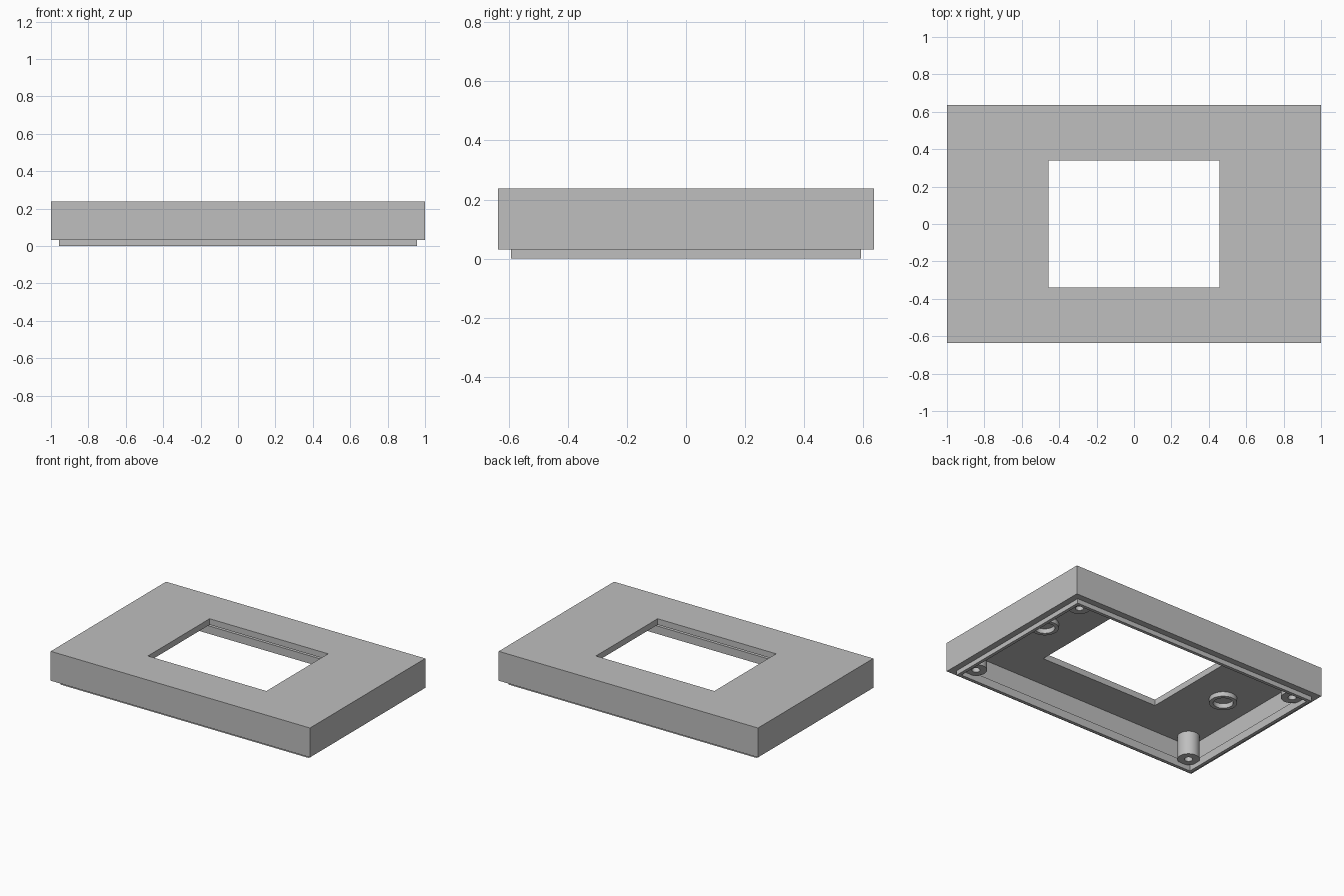
import bpy, bmesh, math

cube = bpy.data.objects.get("Cube")
if cube:
    bpy.data.objects.remove(cube, do_unlink=True)

grey = bpy.data.materials.new("plain grey")
grey.use_nodes = True
colour = (0.52, 0.52, 0.52, 1)
grey.diffuse_color = colour
grey.node_tree.nodes["Principled BSDF"].inputs["Base Color"].default_value = colour


def rectangle(hx, hy, z):
    return [(hx, hy, z), (-hx, hy, z), (-hx, -hy, z), (hx, -hy, z)]


def circle(r, z, cx, cy, n=40):
    turn = [math.tau * i / n for i in range(n)]
    return [(cx + r * math.cos(a), cy + r * math.sin(a), z) for a in turn]


def skin(name, loops, closed=False, smooth=False):
    """Join successive loops with quads; closed joins last to first, else caps the ends."""
    bm = bmesh.new()
    rings = [[bm.verts.new(p) for p in loop] for loop in loops]
    pairs = list(zip(rings, rings[1:]))
    if closed:
        pairs.append((rings[-1], rings[0]))
    else:
        bm.faces.new(rings[0])
        bm.faces.new(rings[-1])
    for a, b in pairs:
        for i in range(len(a)):
            j = (i + 1) % len(a)
            bm.faces.new((a[i], a[j], b[j], b[i]))
    bmesh.ops.recalc_face_normals(bm, faces=bm.faces)
    mesh = bpy.data.meshes.new(name)
    bm.to_mesh(mesh)
    bm.free()
    mesh.materials.append(grey)
    obj = bpy.data.objects.new(name, mesh)
    bpy.context.collection.objects.link(obj)
    if smooth:
        bpy.ops.object.select_all(action='DESELECT')
        obj.select_set(True)
        bpy.context.view_layer.objects.active = obj
        bpy.ops.object.shade_smooth_by_angle(angle=math.radians(30))
    return obj


TOP, CEILING, RIM = 0.237, 0.195, 0.032

# Cover shell: outer wall, stepped locating lip, hollow underside and window
section = [
    (1.0, 0.635, TOP), (1.0, 0.635, RIM),
    (0.957, 0.591, RIM), (0.957, 0.591, 0),
    (0.935, 0.569, 0), (0.935, 0.569, 0.055),
    (0.957, 0.591, 0.055), (0.957, 0.591, CEILING),
    (0.457, 0.34, CEILING), (0.457, 0.34, TOP),
]
skin("cover_shell", [rectangle(*p) for p in section], closed=True)

# Screw posts with blind holes in the four corners
for sx, side in ((1, "left"), (-1, "right")):
    for sy, end in ((1, "back"), (-1, "front")):
        x, y = sx * 0.87, sy * 0.505
        skin(f"screw_post_{end}_{side}", [
            circle(0.07, CEILING + 0.002, x, y), circle(0.07, RIM, x, y),
            circle(0.026, RIM, x, y), circle(0.026, CEILING - 0.02, x, y),
        ], smooth=True)

    # Shallow locating ring under the cover on each side
    x = sx * 0.73
    skin(f"locating_ring_{side}", [
        circle(0.088, CEILING + 0.002, x, 0), circle(0.088, 0.163, x, 0),
        circle(0.063, 0.163, x, 0), circle(0.063, CEILING + 0.002, x, 0),
    ], closed=True, smooth=True)
